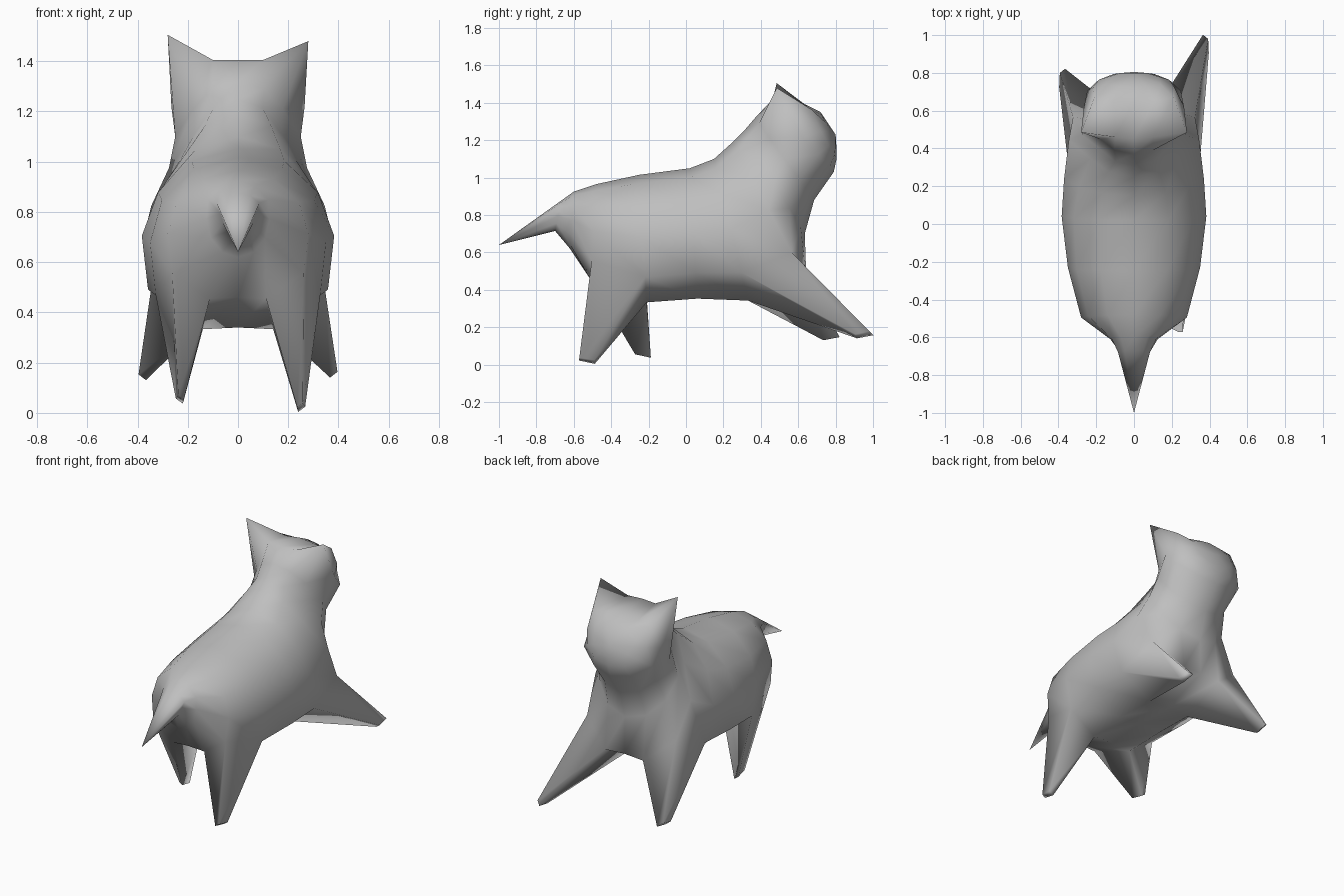
import bpy, bmesh, math
from mathutils import Vector

if "Cube" in bpy.data.objects:
    bpy.data.objects.remove(bpy.data.objects["Cube"])

# one plain grey skin
mat = bpy.data.materials.new("grey")
mat.use_nodes = True
grey = (0.52, 0.52, 0.52, 1)
mat.diffuse_color = grey
mat.node_tree.nodes["Principled BSDF"].inputs["Base Color"].default_value = grey

SIDES = 12
# cross-sections from tail to face:
# top y, top z, bottom y, bottom z, half width, width factor of the upper part
SECTIONS = [
    (-0.67, 0.875, -0.70, 0.715, 0.07, 1.4),
    (-0.60, 0.925, -0.62, 0.62, 0.125, 1.1),
    (-0.48, 0.965, -0.51, 0.46, 0.28, 1),
    (-0.25, 1.015, -0.21, 0.34, 0.35, 1),
    (0.02, 1.05, 0.06, 0.36, 0.383, 0.96),
    (0.15, 1.10, 0.33, 0.35, 0.37, 0.91),
    (0.25, 1.19, 0.64, 0.46, 0.345, 0.77),
    (0.31, 1.25, 0.635, 0.70, 0.275, 0.72),
    (0.37, 1.32, 0.685, 0.88, 0.25, 0.82),
    (0.45, 1.405, 0.79, 1.03, 0.265, 1),
    (0.64, 1.39, 0.805, 1.10, 0.215, 1),
    (0.72, 1.35, 0.805, 1.15, 0.14, 1),
]
BODY = range(2, 7)          # sections with a full, flattened belly

bm = bmesh.new()
rings = []
for i, (top_y, top_z, low_y, low_z, half, upper) in enumerate(SECTIONS):
    ring = []
    for k in range(SIDES):
        a = math.tau * k / SIDES
        f = (1 - math.cos(a)) / 2
        x = half * math.sin(a)
        if f < 0.4:
            x *= upper
        if i in BODY and k in (4, 8):
            f, x = 0.81, x * 1.08
        if i in BODY and k in (5, 7):
            f, x = 1.01, x * 0.8
        ring.append(bm.verts.new((x, top_y + (low_y - top_y) * f,
                                  top_z + (low_z - top_z) * f)))
    rings.append(ring)

# skin between sections
skin = {}
for i in range(len(rings) - 1):
    for k in range(SIDES):
        n = (k + 1) % SIDES
        skin[i, k] = bm.faces.new((rings[i][k], rings[i][n],
                                   rings[i + 1][n], rings[i + 1][k]))

# pointed tail and domed face
tail_tip = bm.verts.new((0, -1, 0.64))
nose = bm.verts.new((0, 0.80, 1.23))
for k in range(SIDES):
    n = (k + 1) % SIDES
    bm.faces.new((tail_tip, rings[0][n], rings[0][k]))
    bm.faces.new((nose, rings[-1][k], rings[-1][n]))

# ears: pull the upper corners of the head and level the brow between them
for side, inner, outer, z in ((1, 1, 2, 1.48), (-1, SIDES - 1, SIDES - 2, 1.505)):
    rings[9][inner].co = (side * 0.10, 0.46, 1.405)
    rings[9][outer].co = (side * 0.28, 0.485, z)
    rings[10][outer].co = (side * 0.21, 0.67, 1.365)
    rings[11][outer].co.x = side * 0.14
for k in (4, SIDES - 4):
    rings[9][k].co.x *= 1.08


# legs: extrude one lower side face of the body down to a small foot
def leg(section, side, foot):
    base = skin[section, 4 if side > 0 else SIDES - 5]
    out = bmesh.ops.extrude_face_region(bm, geom=[base])
    if base.is_valid:
        bmesh.ops.delete(bm, geom=[base], context='FACES')
    verts = [e for e in out["geom"] if isinstance(e, bmesh.types.BMVert)]
    middle = sum((v.co for v in verts), Vector()) / len(verts)
    for v in verts:
        d = v.co - middle
        v.co = Vector(foot) + Vector((d.x * 0.15, d.y * 0.28, d.z * 0.15))


leg(2, 1, (0.25, -0.53, 0.022))
leg(2, -1, (-0.23, -0.23, 0.055))
leg(5, 1, (0.38, 0.95, 0.16))
leg(5, -1, (-0.38, 0.77, 0.15))

bmesh.ops.recalc_face_normals(bm, faces=bm.faces[:])
mesh = bpy.data.meshes.new("animal_body")
bm.to_mesh(mesh)
bm.free()
body = bpy.data.objects.new("animal_body", mesh)
bpy.context.collection.objects.link(body)
mesh.materials.append(mat)

# soft shading over the coarse skin
for p in mesh.polygons:
    p.use_smooth = True
